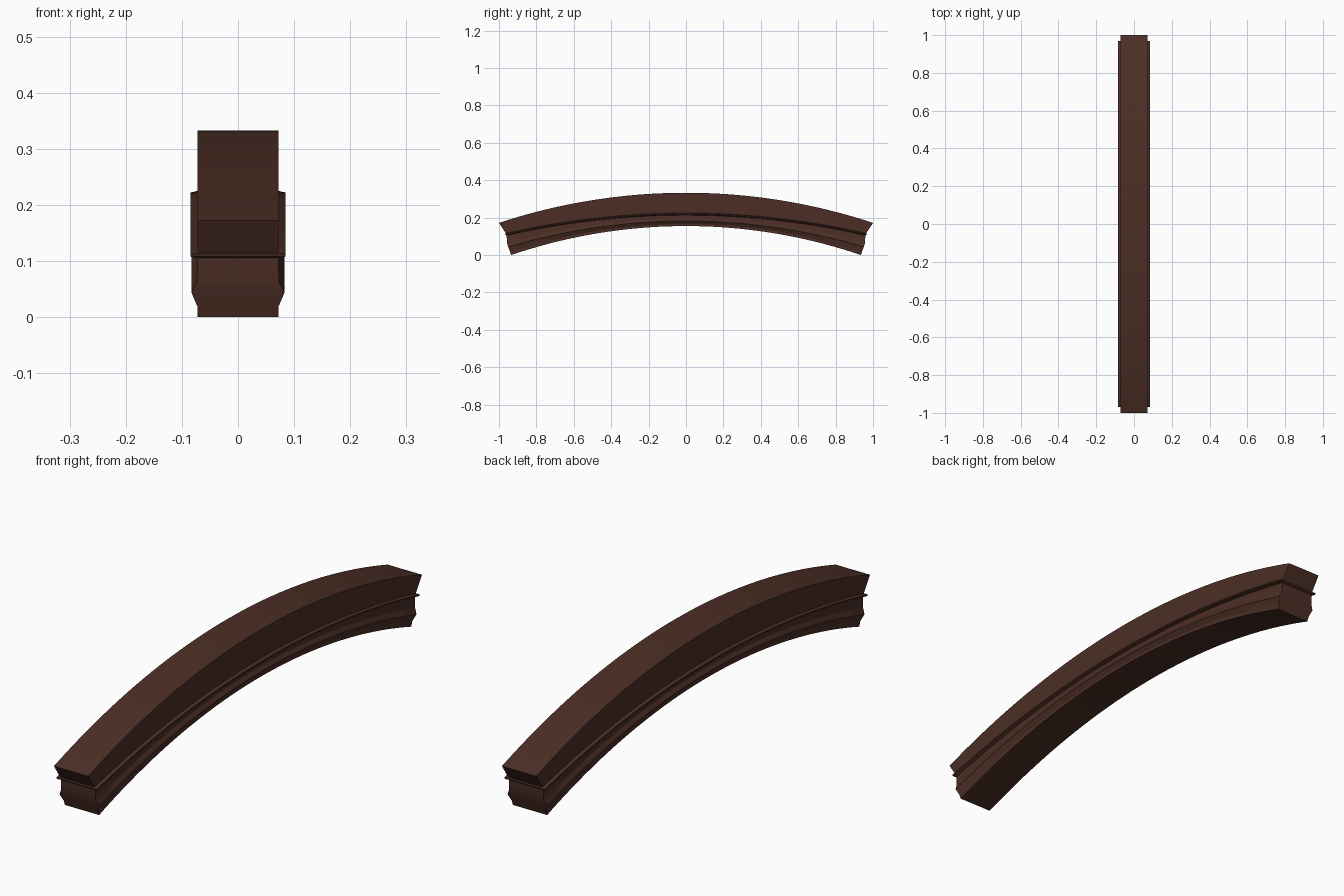
import bpy, bmesh, math

if "Cube" in bpy.data.objects:
    bpy.data.objects.remove(bpy.data.objects["Cube"])

# Dark brown wood
wood = bpy.data.materials.new("dark_brown_wood")
wood.diffuse_color = (0.072, 0.028, 0.0185, 1)
wood.use_nodes = True
wood.node_tree.nodes["Principled BSDF"].inputs["Base Color"].default_value = wood.diffuse_color

# Half cross-section, top to bottom: half width, height at middle, end y, end height
PROFILE = [
    (0.072, 0.333, 1.000, 0.172),   # top edge
    (0.072, 0.225, 0.963, 0.116),   # above the fin
    (0.085, 0.222, 0.968, 0.113),   # fin top
    (0.085, 0.217, 0.966, 0.108),   # fin bottom
    (0.072, 0.213, 0.959, 0.105),   # cove
    (0.073, 0.195, 0.957, 0.064),
    (0.083, 0.182, 0.951, 0.044),   # bulge
    (0.072, 0.166, 0.941, 0.018),   # under the bulge
    (0.072, 0.155, 0.935, 0.000),   # bottom edge
]
SEG = 40


def arc_point(zc, ye, ze, t):
    """Point on the circular arc with its apex at zc and its ends at +-ye, ze."""
    drop = zc - ze
    r = (ye * ye + drop * drop) / (2 * drop)
    a = math.asin(ye / r) * t
    return r * math.sin(a), zc - r + r * math.cos(a)


# Arched moulded beam
bm = bmesh.new()
rings = []
for i in range(SEG + 1):
    t = -1 + 2 * i / SEG
    left, right = [], []
    for w, zc, ye, ze in PROFILE:
        y, z = arc_point(zc, ye, ze, t)
        left.append(bm.verts.new((-w, y, z)))
        right.append(bm.verts.new((w, y, z)))
    rings.append(right + left[::-1])
n = len(rings[0])
for a, b in zip(rings, rings[1:]):
    for k in range(n):
        bm.faces.new((a[k], a[(k + 1) % n], b[(k + 1) % n], b[k]))

# Stepped end faces
for ring in (rings[0], rings[-1]):
    for k in range(len(PROFILE) - 1):
        bm.faces.new((ring[k], ring[k + 1], ring[n - 2 - k], ring[n - 1 - k]))
bmesh.ops.recalc_face_normals(bm, faces=bm.faces)

mesh = bpy.data.meshes.new("arched_beam")
bm.to_mesh(mesh)
bm.free()
mesh.materials.append(wood)
beam = bpy.data.objects.new("arched_beam", mesh)
bpy.context.collection.objects.link(beam)
bpy.context.view_layer.objects.active = beam
beam.select_set(True)
bpy.ops.object.shade_smooth_by_angle(angle=math.radians(25))
